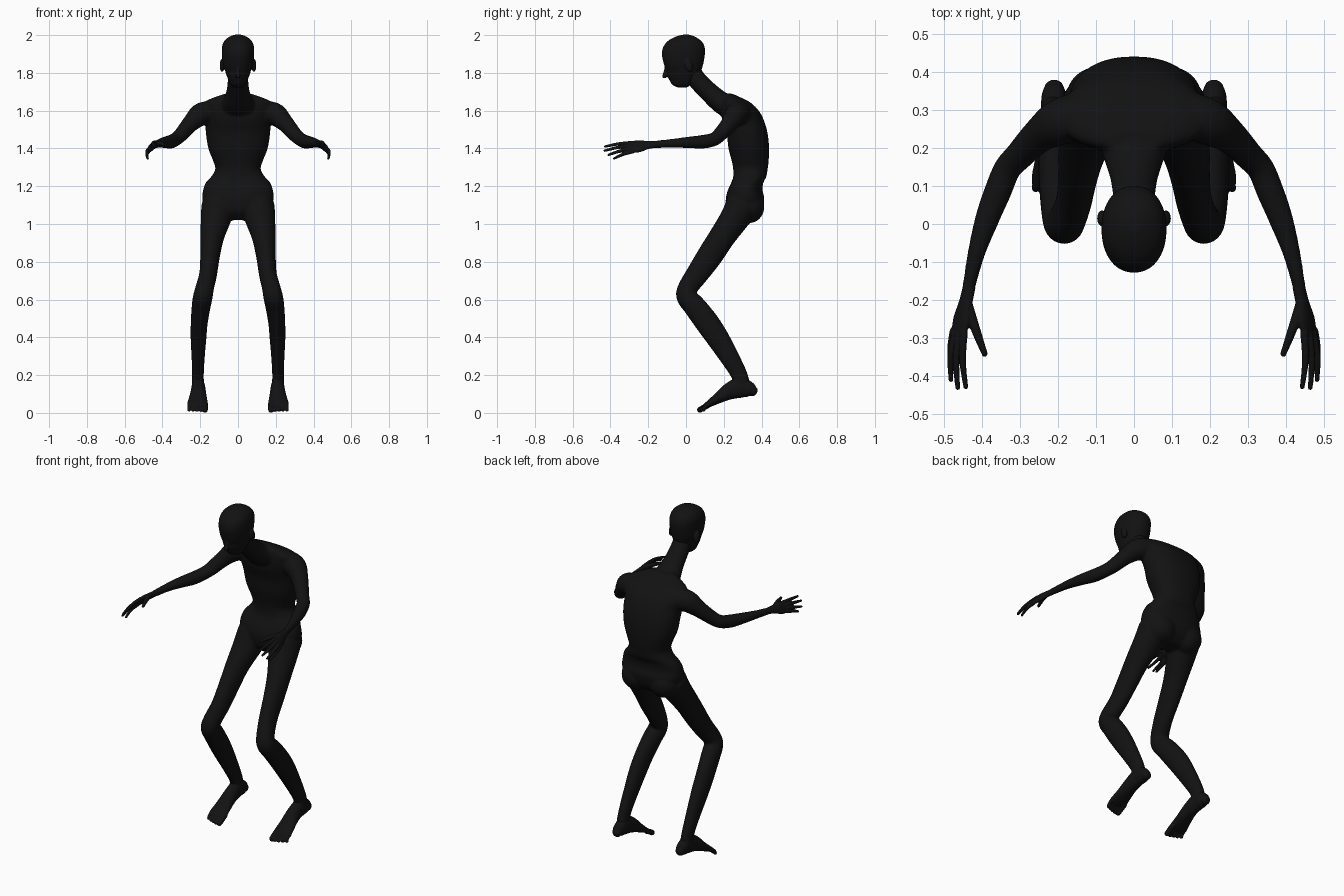
import bpy, bmesh, math
from mathutils import Vector, Matrix

skin = bpy.data.materials.new("matte black")
skin.diffuse_color = (0.006, 0.006, 0.006, 1)


def spline(keys, steps=5):
    """Catmull-Rom through tuples of any length."""
    out = []
    for i in range(len(keys) - 1):
        p = [Vector(keys[max(0, min(len(keys) - 1, i + k))]) for k in (-1, 0, 1, 2)]
        for j in range(steps):
            t = j / steps
            out.append(0.5 * (2 * p[1] + (p[2] - p[0]) * t
                       + (2 * p[0] - 5 * p[1] + 4 * p[2] - p[3]) * t * t
                       + (3 * p[1] - p[0] - 3 * p[2] + p[3]) * t ** 3))
    return out + [Vector(keys[-1])]


def loft(bm, keys, side=(1, 0, 0), s=1, axis=None, round_ends=True, n=28, power=1.0):
    """Skin ellipses (x, y, z, radius across, radius deep) along a path; s=-1 mirrors."""
    pts = spline([k if len(k) == 5 else (*k, k[3]) for k in keys])
    secs = []
    for i, p in enumerate(pts):
        c = Vector(p[:3])
        t = Vector(axis) if axis else (Vector(pts[min(i + 1, len(pts) - 1)][:3])
                                       - Vector(pts[max(i - 1, 0)][:3])).normalized()
        secs.append((c, t, p[3], p[4]))
    if round_ends:
        ends = []
        for (c, t, a, b), d in ((secs[0], -1), (secs[-1], 1)):
            r = min(a, b)
            ends.append([(c + t * d * r * h, t, a * k, b * k) for h, k in ((0.5, 0.82), (0.8, 0.42))])
        secs = ends[0][::-1] + secs + ends[1]
    rings = []
    for c, t, a, b in secs:
        u = Vector(side)
        u = (u - t * u.dot(t)).normalized()
        v = t.cross(u)
        ring = []
        for k in range(n):
            w = 2 * math.pi * k / n
            cx, sy = math.cos(w), math.sin(w)
            q = c + u * a * math.copysign(abs(cx) ** power, cx) + v * b * math.copysign(abs(sy) ** power, sy)
            ring.append(bm.verts.new((q.x * s, q.y, q.z)))
        rings.append(ring)
    for r0, r1 in zip(rings, rings[1:]):
        for k in range(n):
            bm.faces.new((r0[k], r0[(k + 1) % n], r1[(k + 1) % n], r1[k]))
    bm.faces.new(rings[0][::-1])
    bm.faces.new(rings[-1])


def stack(bm, rows, power=1.0):
    """Horizontal sections given as (z, front y, back y, half width)."""
    loft(bm, [(0, (f + b) / 2, z, w, (b - f) / 2) for z, f, b, w in rows],
         axis=(0, 0, 1), round_ends=False, n=40, power=power)


def ball(bm, loc, size, tilt=0):
    m = Matrix.Translation(loc) @ Matrix.Rotation(tilt, 4, 'X') @ Matrix.Diagonal((*size, 1))
    bmesh.ops.create_uvsphere(bm, u_segments=24, v_segments=16, radius=1, matrix=m)


def finish(bm, name, voxel, smooth):
    """Fuse overlapping pieces into one smooth skin."""
    bmesh.ops.recalc_face_normals(bm, faces=bm.faces)
    me = bpy.data.meshes.new(name)
    bm.to_mesh(me)
    bm.free()
    me.materials.append(skin)
    ob = bpy.data.objects.new(name, me)
    bpy.context.collection.objects.link(ob)
    rm = ob.modifiers.new("fuse", 'REMESH')
    rm.mode = 'VOXEL'
    rm.voxel_size = voxel
    rm.use_smooth_shade = True
    sm = ob.modifiers.new("soften", 'SMOOTH')
    sm.factor = 0.5
    sm.iterations = smooth


# torso, arms and legs as one skin
bm = bmesh.new()
stack(bm, [(1.02, .26, .35, .06), (1.04, .24, .375, .12), (1.07, .218, .40, .165),
           (1.13, .21, .415, .188), (1.18, .222, .405, .185), (1.22, .24, .41, .17),
           (1.25, .25, .425, .142), (1.29, .25, .432, .12), (1.33, .243, .437, .13),
           (1.40, .225, .44, .157), (1.48, .215, .432, .17), (1.55, .192, .412, .175),
           (1.60, .188, .385, .19), (1.64, .19, .345, .185), (1.665, .19, .30, .14),
           (1.69, .19, .245, .07)], power=0.88)
# neck
loft(bm, [(0, .03, 1.81, .052, .05), (0, .057, 1.765, .054, .05), (0, .12, 1.70, .062, .052),
          (0, .19, 1.64, .085, .058), (0, .26, 1.60, .11, .06)])
for s in (1, -1):
    # buttock
    ball(bm, (s * .09, .335, 1.09), (.088, .08, .085))
    # arm
    loft(bm, [(.11, .30, 1.59, .055), (.19, .27, 1.583, .062), (.25, .232, 1.533, .046),
              (.303, .178, 1.472, .038), (.333, .145, 1.447, .036), (.358, .085, 1.435, .036),
              (.386, .013, 1.432, .032, .030), (.415, -.08, 1.427, .023), (.437, -.18, 1.42, .016, .019)], s=s)
    # leg
    loft(bm, [(.105, .295, 1.09, .09), (.118, .255, 1.025, .080, .078), (.137, .19, .93, .063, .07),
              (.148, .125, .83, .052, .068), (.158, .06, .735, .047, .06), (.176, .01, .662, .049, .053),
              (.186, .003, .615, .052, .054), (.195, .045, .565, .05, .06), (.205, .11, .48, .045, .064),
              (.209, .165, .40, .042, .061), (.211, .23, .295, .035, .052),
              (.212, .28, .205, .031, .044), (.212, .295, .15, .032, .045)], s=s)
finish(bm, "body", 0.0065, 8)

# head with nose and ears
bm = bmesh.new()
stack(bm, [(1.722, -.04, .0, .02), (1.735, -.07, .025, .038), (1.76, -.087, .055, .05),
           (1.785, -.099, .07, .06), (1.81, -.104, .08, .068), (1.85, -.118, .092, .08),
           (1.90, -.128, .10, .085), (1.94, -.119, .098, .084), (1.97, -.094, .08, .072),
           (1.99, -.058, .05, .048), (2.002, -.02, .02, .02)], power=0.93)
loft(bm, [(0, -.105, 1.835, .008), (0, -.109, 1.805, .010), (0, -.114, 1.782, .013)], n=16)
for s in (1, -1):
    ball(bm, (s * .084, .015, 1.84), (.013, .02, .036), 0.25)
finish(bm, "head", 0.004, 4)

for s, label in ((1, "left"), (-1, "right")):
    # hand: palm, four fingers, thumb
    bm = bmesh.new()
    loft(bm, [(.433, -.165, 1.421, .019, .016), (.442, -.205, 1.418, .024, .015),
              (.453, -.25, 1.412, .036, .014), (.461, -.288, 1.406, .034, .011)],
         side=(.5, 0, -.86), s=s)
    for base, tip in (((.447, -.285, 1.430), (.442, -.429, 1.410)),
                      ((.460, -.290, 1.415), (.463, -.431, 1.388)),
                      ((.470, -.288, 1.399), (.481, -.410, 1.366)),
                      ((.474, -.280, 1.384), (.478, -.381, 1.347))):
        a, b = Vector(base), Vector(tip)
        mid = a.lerp(b, .5) + Vector((.006, 0, .004))
        loft(bm, [(*a, .0105), (*mid, .009), (*b, .0065)], s=s, n=14)
    loft(bm, [(.438, -.21, 1.424, .014), (.417, -.275, 1.428, .0125), (.392, -.342, 1.42, .008)], s=s, n=14)
    finish(bm, label + "_hand", 0.003, 3)

    # foot on tiptoe, with five toes
    bm = bmesh.new()
    loft(bm, [(.21, .355, .115, .027, .028), (.21, .335, .124, .033, .042), (.21, .285, .133, .036, .054),
              (.21, .225, .112, .040, .044), (.212, .17, .078, .048, .029),
              (.214, .125, .05, .055, .019), (.214, .105, .039, .054, .014)], s=s)
    loft(bm, [(.212, .285, .20, .030, .040), (.212, .29, .13, .033, .045)], s=s)
    for i, (y, r) in enumerate(((.072, .0155), (.070, .0115), (.075, .011), (.083, .0105), (.093, .010))):
        x = .174 + i * .021
        loft(bm, [(x, .125, .045, r), (x, .10, .032, r), (x + .001, y, .0155, r)], s=s, n=14)
    finish(bm, label + "_foot", 0.0035, 3)
